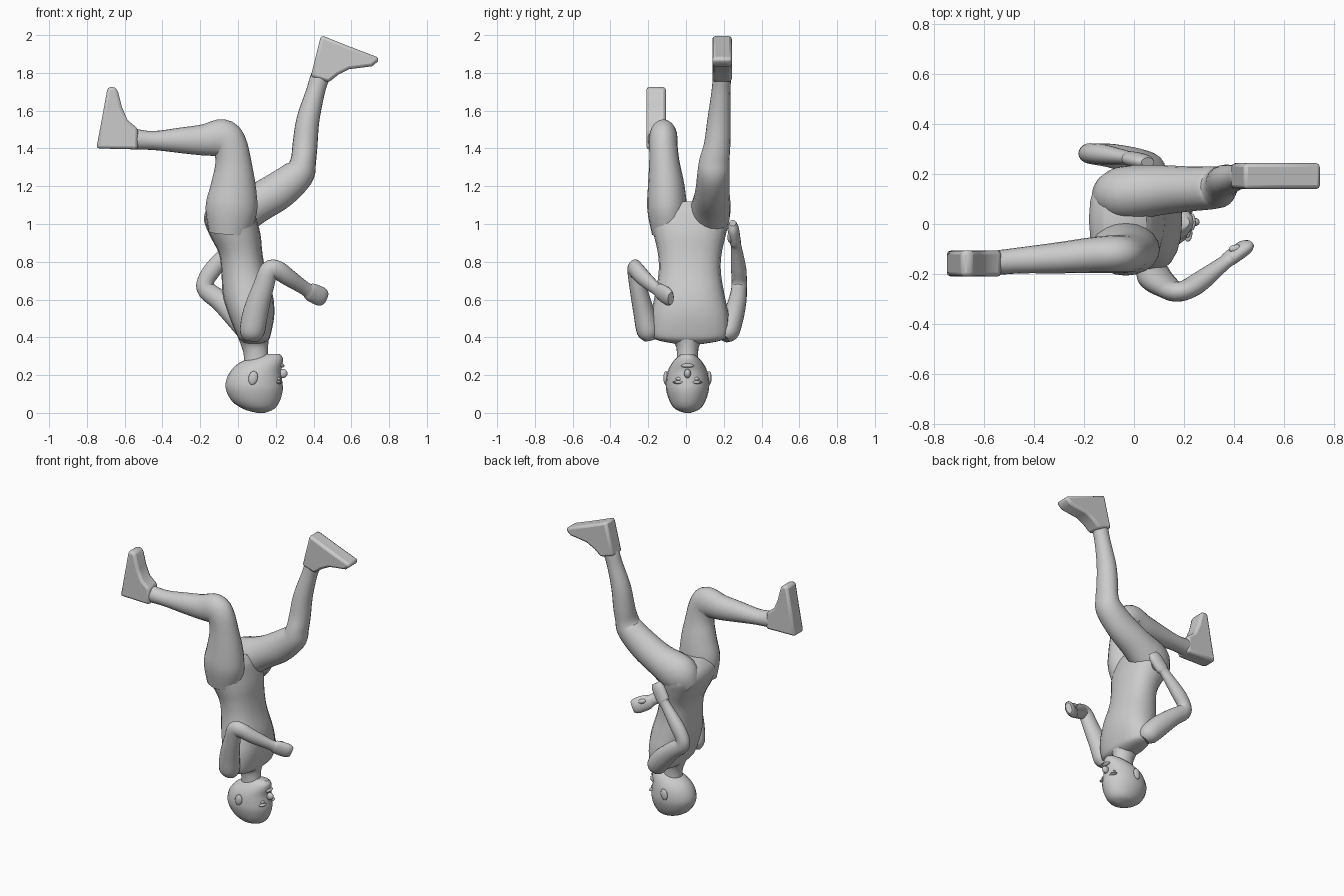
import bpy, bmesh, math
from mathutils import Vector

SIDES = 20


def finish(name, bm, angle=45):
    bmesh.ops.recalc_face_normals(bm, faces=bm.faces)
    me = bpy.data.meshes.new(name)
    bm.to_mesh(me)
    bm.free()
    ob = bpy.data.objects.new(name, me)
    bpy.context.collection.objects.link(ob)
    bpy.ops.object.select_all(action='DESELECT')
    ob.select_set(True)
    bpy.context.view_layer.objects.active = ob
    bpy.ops.object.shade_smooth_by_angle(angle=math.radians(angle))
    return ob


def spline(rows, steps=4):
    """Catmull-Rom interpolation of every column."""
    out = []
    for i in range(len(rows) - 1):
        a, b = rows[max(i - 1, 0)], rows[i]
        c, d = rows[i + 1], rows[min(i + 2, len(rows) - 1)]
        for s in range(steps):
            t = s / steps
            out.append([0.5 * (2 * q + (r - p) * t + (2 * p - 5 * q + 4 * r - w) * t * t
                               + (3 * q - p - 3 * r + w) * t ** 3)
                        for p, q, r, w in zip(a, b, c, d)])
    return out + [list(rows[-1])]


def skin(name, rings):
    bm = bmesh.new()
    loops = [[bm.verts.new(p) for p in ring] for ring in rings]
    for a, b in zip(loops, loops[1:]):
        for i in range(SIDES):
            j = (i + 1) % SIDES
            bm.faces.new((a[i], a[j], b[j], b[i]))
    bm.faces.new(loops[0])
    bm.faces.new(loops[-1])
    return finish(name, bm)


def limb(name, rows):
    """Rows: x, y, z, half width across, half width in the bending plane."""
    pts = spline(rows)
    rings = []
    for i, (x, y, z, ra, rb) in enumerate(pts):
        t = (Vector(pts[min(i + 1, len(pts) - 1)][:3]) - Vector(pts[max(i - 1, 0)][:3])).normalized()
        side = Vector((0, 1, 0))
        side = (side - t * side.dot(t)).normalized()
        up = t.cross(side)
        rings.append([Vector((x, y, z)) + side * ra * math.cos(k) + up * rb * math.sin(k)
                      for k in (2 * math.pi * n / SIDES for n in range(SIDES))])
    return skin(name, rings)


def stack(name, rows, cy, power=1.0):
    """Rows: z, back x, front x, half width in y."""
    def bend(v):
        return math.copysign(abs(v) ** power, v)
    rings = []
    for z, x0, x1, ry in spline(rows):
        rings.append([((x0 + x1) / 2 + (x1 - x0) / 2 * bend(math.cos(k)), cy + ry * bend(math.sin(k)), z)
                      for k in (2 * math.pi * n / SIDES for n in range(SIDES))])
    return skin(name, rings)


def foot(name, profile, y, half):
    """Side profile extruded across y with softened edges."""
    bm = bmesh.new()
    f = bm.faces.new([bm.verts.new((x, y - half, z)) for x, z in profile])
    ext = bmesh.ops.extrude_face_region(bm, geom=[f])
    for v in ext['geom']:
        if isinstance(v, bmesh.types.BMVert):
            v.co.y += 2 * half
    ob = finish(name, bm, 35)
    b = ob.modifiers.new("soft_edges", 'BEVEL')
    b.width, b.segments, b.limit_method = 0.016, 2, 'ANGLE'
    b.angle_limit = math.radians(50)


def blob(name, loc, size, rot=0):
    bpy.ops.mesh.primitive_uv_sphere_add(segments=14, ring_count=8, location=loc, rotation=(0, rot, 0))
    ob = bpy.context.object
    ob.name, ob.scale = name, size
    bpy.ops.object.shade_smooth()


# Head, upside down with the crown on the floor
stack("head", [(0.0, .10, .14, .015), (.02, .03, .19, .065), (.06, -.03, .22, .094),
               (.12, -.063, .237, .113), (.17, -.063, .234, .114), (.22, -.04, .228, .105),
               (.26, .0, .236, .085), (.29, .06, .237, .06), (.312, .13, .222, .03)], .008)
# Face details
blob("nose", (.237, .008, .208), (.026, .018, .024), -.5)
blob("lips", (.232, .008, .25), (.014, .034, .011))
for s in (-1, 1):
    blob("ear", (.08, .008 + s * .115, .185), (.025, .013, .037), .2)
    blob("brow", (.215, .008 + s * .045, .162), (.018, .034, .009))
    blob("eye", (.212, .008 + s * .043, .18), (.013, .02, .01))

# Neck and torso
stack("neck", [(.24, .03, .17, .058), (.31, .03, .16, .056), (.36, .015, .16, .064),
               (.40, .0, .165, .10)], .008)
stack("torso", [(.365, .04, .13, .07), (.385, .01, .16, .17), (.42, -.01, .175, .205),
                (.52, -.05, .192, .205), (.62, -.08, .185, .185), (.74, -.088, .15, .165),
                (.84, -.10, .13, .168), (.94, -.15, .12, .19), (1.02, -.18, .10, .205),
                (1.08, -.165, .08, .18), (1.12, -.12, .05, .10)], .02, .85)

# Legs
limb("right_leg", [(-.045, -.09, .95, .09, .11), (-.035, -.10, 1.08, .105, .137), (-.025, -.105, 1.2, .097, .12),
                   (-.025, -.115, 1.33, .08, .095), (-.045, -.12, 1.42, .075, .092), (-.085, -.12, 1.455, .075, .10),
                   (-.18, -.125, 1.445, .07, .083), (-.3, -.135, 1.443, .062, .068), (-.45, -.145, 1.442, .052, .05),
                   (-.56, -.155, 1.45, .048, .055), (-.64, -.155, 1.46, .04, .045)])
limb("left_leg", [(-.11, .10, .98, .08, .08), (-.04, .12, 1.04, .11, .13), (.1, .135, 1.11, .1, .105),
                  (.22, .14, 1.18, .09, .1), (.32, .145, 1.265, .085, .085), (.345, .15, 1.33, .08, .068),
                  (.355, .165, 1.42, .07, .066), (.37, .175, 1.55, .062, .061), (.41, .185, 1.7, .05, .05),
                  (.435, .19, 1.78, .048, .05), (.47, .19, 1.86, .04, .04)])

# Feet
foot("right_foot", [(-.75, 1.40), (-.72, 1.56), (-.69, 1.725), (-.65, 1.725), (-.635, 1.70), (-.615, 1.62),
                    (-.585, 1.55), (-.53, 1.505), (-.53, 1.395)], -.158, .052)
foot("left_foot", [(.44, 2.0), (.59, 1.94), (.747, 1.88), (.74, 1.86), (.71, 1.835), (.59, 1.82),
                   (.53, 1.79), (.48, 1.75), (.385, 1.78)], .191, .052)

# Arms ending in closed hands
limb("right_arm", [(.07, -.19, .385, .03, .04), (.075, -.20, .43, .06, .066), (.095, -.225, .54, .055, .066),
                   (.135, -.255, .67, .045, .055), (.165, -.27, .755, .04, .05), (.21, -.262, .755, .04, .05),
                   (.27, -.225, .715, .04, .045), (.36, -.155, .655, .028, .036), (.385, -.135, .64, .03, .048),
                   (.44, -.095, .615, .03, .05), (.462, -.08, .605, .018, .035)])
limb("left_arm", [(.085, .20, .395, .03, .04), (.065, .22, .43, .06, .064), (.0, .25, .505, .055, .066),
                  (-.09, .272, .59, .048, .055), (-.165, .28, .65, .042, .05), (-.17, .282, .70, .04, .045),
                  (-.125, .278, .77, .04, .046), (-.03, .265, .885, .028, .034), (-.01, .26, .91, .03, .045),
                  (.035, .25, .975, .03, .047), (.055, .247, 1.005, .018, .03)])
blob("right_thumb", (.41, -.10, .65), (.035, .018, .016), .4)
blob("left_thumb", (.03, .235, .93), (.018, .016, .035), .5)
